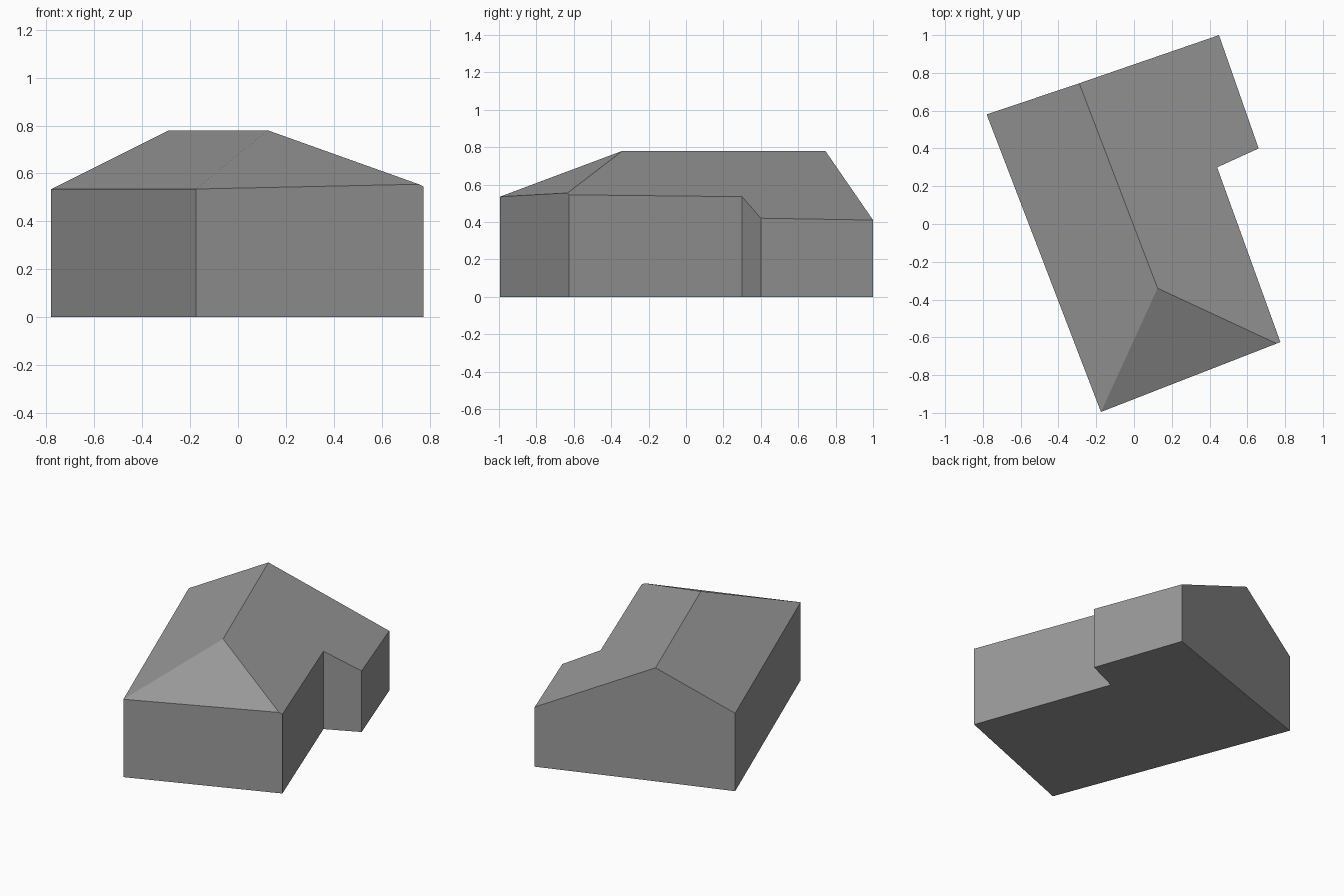
import bpy

cube = bpy.data.objects.get("Cube")
if cube:
    bpy.data.objects.remove(cube, do_unlink=True)

grey = bpy.data.materials.new("plain grey")
grey.use_nodes = True
colour = (0.32, 0.32, 0.32, 1)
grey.diffuse_color = colour
grey.node_tree.nodes["Principled BSDF"].inputs["Base Color"].default_value = colour


def add_part(name, verts, faces):
    mesh = bpy.data.meshes.new(name)
    mesh.from_pydata(verts, [], faces)
    mesh.materials.append(grey)
    mesh.update()
    obj = bpy.data.objects.new(name, mesh)
    bpy.context.collection.objects.link(obj)
    return obj


# Eave outline, counter-clockwise from the front corner, ending at the rear gable peak
eaves = [
    (-0.175, -0.995, 0.535),
    (0.755, -0.633, 0.555),
    (0.775, -0.625, 0.545),
    (0.44, 0.30, 0.535),
    (0.66, 0.40, 0.42),
    (0.45, 1.0, 0.41),
    (-0.29, 0.745, 0.78),
    (-0.78, 0.58, 0.535),
]
front_peak = (0.125, -0.34, 0.78)
n = len(eaves)

# Walls rise from the footprint to the eaves, closed by the floor
ground = [(x, y, 0) for x, y, z in eaves]
wall_faces = [(i, (i + 1) % n, n + (i + 1) % n, n + i) for i in range(n)]
add_part("walls", ground + eaves, wall_faces)
add_part("floor", ground, [tuple(reversed(range(n)))])

# Roof: front hip, long right slope, left slope
add_part("roof", eaves + [front_peak], [
    (0, 1, n),
    (n, 1, 2),
    (n, 2, 3),
    (n, 3, 6),
    (3, 4, 5, 6),
    (0, n, 6, 7),
])
